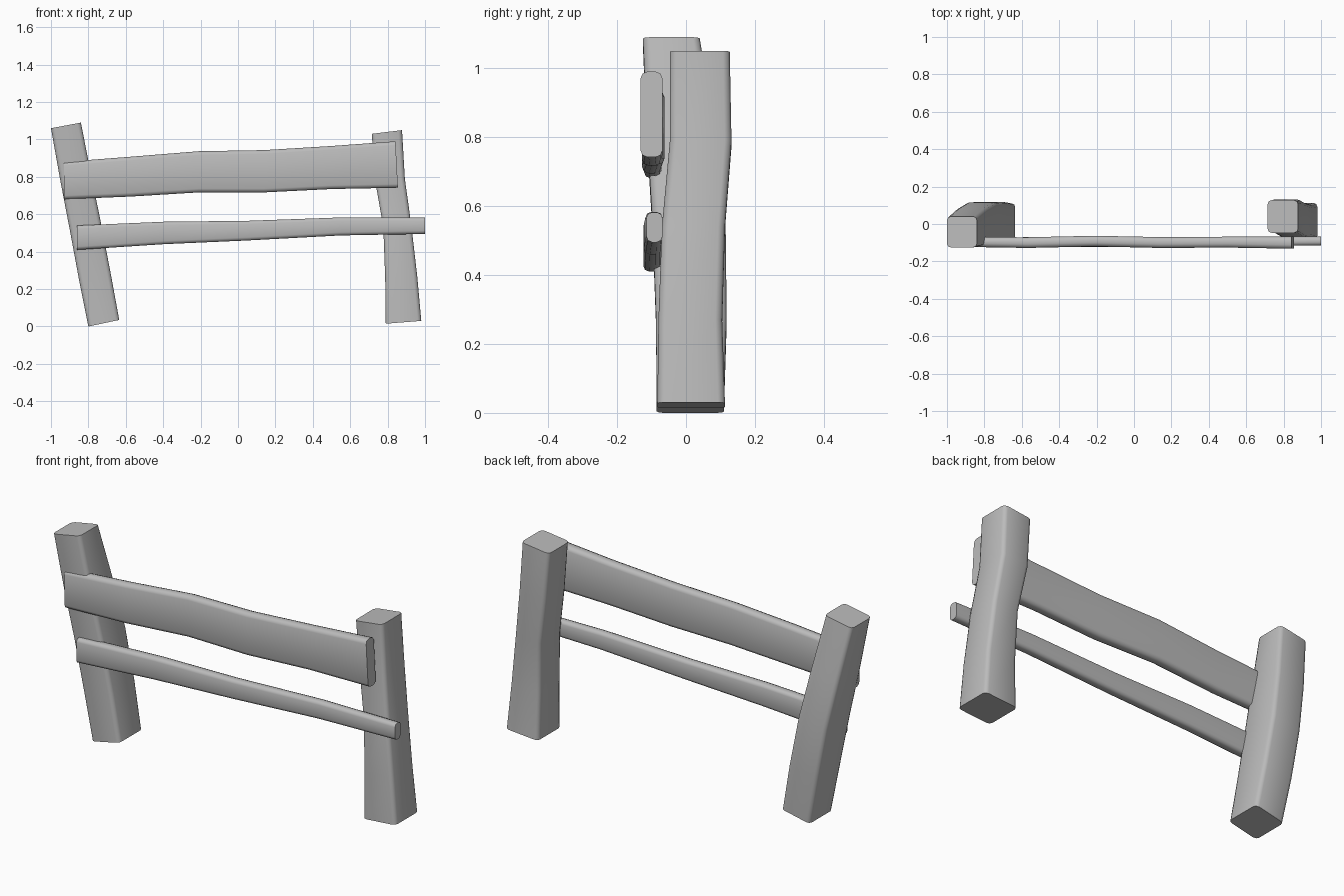
import bpy, bmesh, math
from mathutils import Vector

grey = bpy.data.materials.new("plain_grey")
grey.diffuse_color = (0.5, 0.5, 0.5, 1)


def beam(name, sections, bevel):
    """Loft rounded rectangles; section = (x, z of one side, x, z of other side, y front, y back)."""
    bm = bmesh.new()
    rings = []
    for ax, az, bx, bz, y0, y1 in sections:
        a, b = Vector((ax, 0, az)), Vector((bx, 0, bz))
        u, half_u, half_y = (b - a).normalized(), (b - a).length / 2, (y1 - y0) / 2
        centre = (a + b) / 2 + Vector((0, (y0 + y1) / 2, 0))
        ring = []
        for k, (su, sy) in enumerate([(1, 1), (-1, 1), (-1, -1), (1, -1)]):
            for step in range(3):
                t = math.radians(90 * k + 45 * step)
                du = su * (half_u - bevel) + bevel * math.cos(t)
                dy = sy * (half_y - bevel) + bevel * math.sin(t)
                ring.append(bm.verts.new(centre + u * du + Vector((0, dy, 0))))
        rings.append(ring)
    for r, s in zip(rings, rings[1:]):
        for i in range(len(r)):
            j = (i + 1) % len(r)
            bm.faces.new((r[i], r[j], s[j], s[i]))
    bm.faces.new(rings[0])
    bm.faces.new(rings[-1])
    bmesh.ops.recalc_face_normals(bm, faces=bm.faces)
    me = bpy.data.meshes.new(name)
    bm.to_mesh(me)
    bm.free()
    me.materials.append(grey)
    ob = bpy.data.objects.new(name, me)
    bpy.context.collection.objects.link(ob)
    bpy.ops.object.select_all(action='DESELECT')
    ob.select_set(True)
    bpy.context.view_layer.objects.active = ob
    bpy.ops.object.shade_smooth_by_angle(angle=math.radians(50))


# Leaning posts, bottom to top
beam("left_post", [
    (-0.80, 0.00, -0.635, 0.035, -0.085, 0.11),
    (-0.85, 0.25, -0.68, 0.28, -0.087, 0.118),
    (-0.90, 0.52, -0.732, 0.55, -0.097, 0.115),
    (-0.95, 0.78, -0.785, 0.81, -0.113, 0.085),
    (-1.00, 1.06, -0.84, 1.09, -0.125, 0.04)], 0.02)
beam("right_post", [
    (0.79, 0.015, 0.98, 0.03, -0.083, 0.113),
    (0.787, 0.26, 0.958, 0.27, -0.08, 0.105),
    (0.777, 0.53, 0.927, 0.54, -0.07, 0.113),
    (0.735, 0.77, 0.892, 0.79, -0.047, 0.132),
    (0.715, 1.03, 0.877, 1.05, -0.047, 0.127)], 0.02)

# Warped cross boards, left to right
beam("upper_board", [
    (-0.93, 0.68, -0.93, 0.88, -0.122, -0.07),
    (-0.57, 0.695, -0.57, 0.908, -0.128, -0.071),
    (-0.21, 0.717, -0.21, 0.937, -0.12, -0.063),
    (0.14, 0.717, 0.14, 0.943, -0.128, -0.07),
    (0.50, 0.735, 0.50, 0.965, -0.126, -0.068),
    (0.855, 0.742, 0.842, 0.99, -0.132, -0.068)], 0.02)
beam("lower_rail", [
    (-0.86, 0.41, -0.86, 0.54, -0.124, -0.072),
    (-0.40, 0.44, -0.40, 0.56, -0.123, -0.07),
    (0.05, 0.46, 0.05, 0.565, -0.122, -0.07),
    (0.55, 0.487, 0.55, 0.583, -0.118, -0.068),
    (1.00, 0.495, 1.00, 0.582, -0.115, -0.068)], 0.017)
